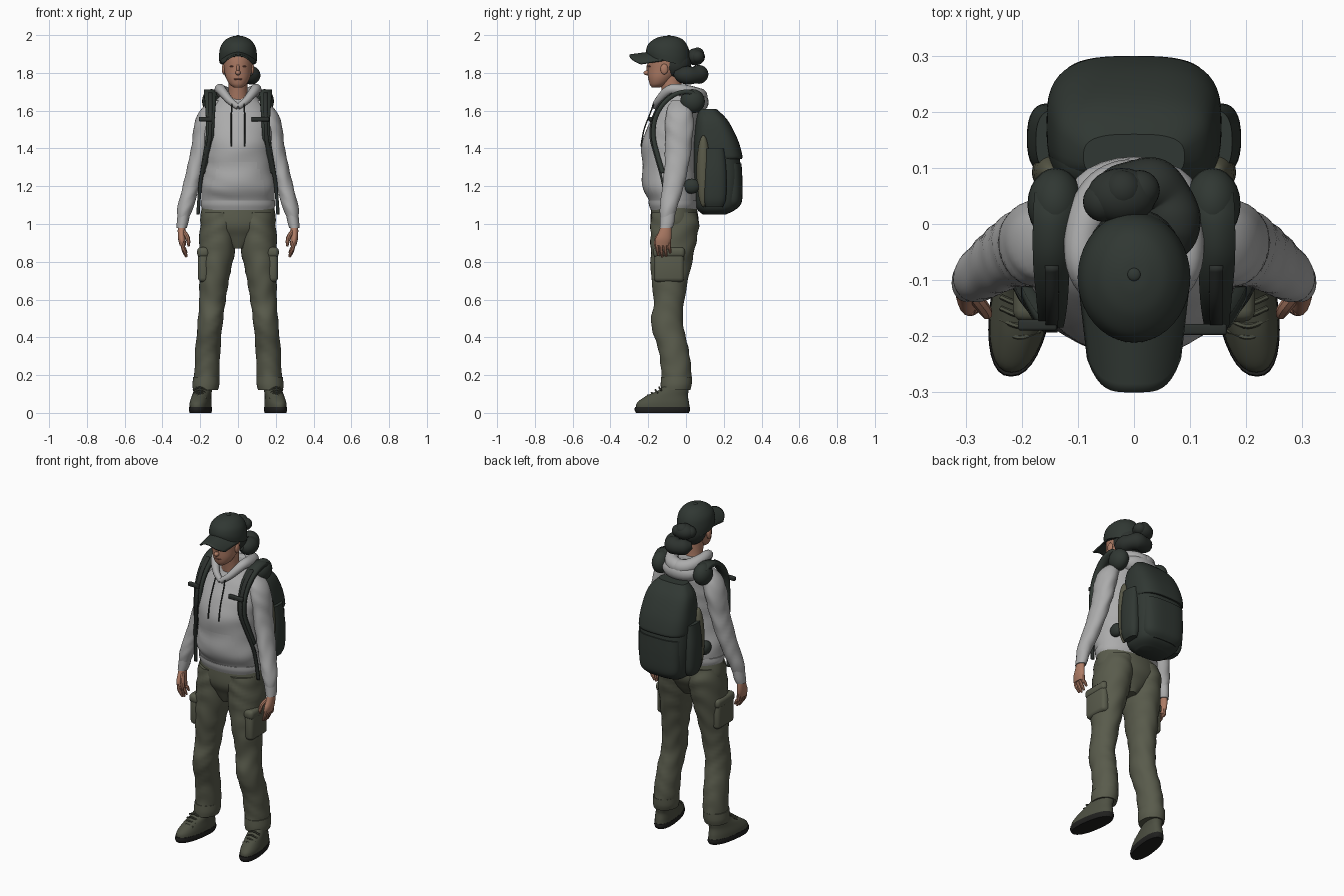
import bpy
import bmesh
import math
from mathutils import Matrix, Vector

cube = bpy.data.objects.get("Cube")
if cube:
    bpy.data.objects.remove(cube, do_unlink=True)


def material(name, red, green, blue):
    mat = bpy.data.materials.new(name)
    mat.use_nodes = True
    mat.diffuse_color = (red, green, blue, 1)
    shader = next(n for n in mat.node_tree.nodes if n.type == 'BSDF_PRINCIPLED')
    shader.inputs["Base Color"].default_value = (red, green, blue, 1)
    shader.inputs["Roughness"].default_value = .8
    return mat


GREY = material("hoodie grey", .41, .41, .41)
OLIVE = material("trouser olive", .1, .105, .072)
GREEN = material("pack dark green", .03, .039, .033)
STRAP = material("strap charcoal", .025, .03, .027)
HAIR = material("hair dark", .026, .032, .028)
SKIN = material("skin", .42, .2, .13)
LIPS = material("lips and lids", .28, .11, .08)
BOOT = material("boot olive", .075, .08, .055)
SOLE = material("sole black", .014, .014, .013)
PANEL = material("side panel tan", .1, .1, .065)


def finish(name, bm, mat, mirror=False, angle=40):
    """Turn a bmesh into a smooth shaded object, mirrored across x if asked."""
    bmesh.ops.recalc_face_normals(bm, faces=bm.faces)
    mesh = bpy.data.meshes.new(name)
    bm.to_mesh(mesh)
    bm.free()
    mesh.materials.append(mat)
    mesh.shade_smooth()
    mesh.set_sharp_from_angle(angle=math.radians(angle))
    obj = bpy.data.objects.new(name, mesh)
    bpy.context.collection.objects.link(obj)
    if mirror:
        obj.modifiers.new("mirror", 'MIRROR').use_mirror_merge = False
    return obj


def spline(rows, steps=6):
    """Resample rows of numbers along a smooth curve through them."""
    out = []
    for i in range(len(rows) - 1):
        quad = [rows[min(max(k, 0), len(rows) - 1)] for k in range(i - 1, i + 3)]
        for s in range(steps):
            t = s / steps
            out.append([b + t / 2 * (c - a + t * (2*a - 5*b + 4*c - d + t * (3*b - a - 3*c + d)))
                        for a, b, c, d in zip(*quad)])
    return out + [list(rows[-1])]


def skin_rings(rings):
    """Bridge rings of points and close both ends."""
    bm = bmesh.new()
    loops = [[bm.verts.new(p) for p in ring] for ring in rings]
    n = len(loops[0])
    for low, high in zip(loops, loops[1:]):
        for i in range(n):
            j = (i + 1) % n
            bm.faces.new((low[i], low[j], high[j], high[i]))
    bm.faces.new(loops[0])
    bm.faces.new(loops[-1])
    return bm


def loft(rows, n=32, power=2, fold=0):
    """Stack level super-ellipses given as x, y, z, half width, half depth."""
    rings = []
    for x, y, z, rx, ry in spline(rows):
        ring = []
        for i in range(n):
            a = math.tau * i / n
            c, s = math.cos(a), math.sin(a)
            r = 1 + fold * math.sin(60 * z + 2.5 * math.sin(2 * a + 9 * z))
            ring.append((x + rx * r * math.copysign(abs(c) ** (2 / power), c),
                         y + ry * r * math.copysign(abs(s) ** (2 / power), s), z))
        rings.append(ring)
    return skin_rings(rings)


def tube(rows, n=12):
    """Sweep a circle along points given as x, y, z, radius."""
    path = spline(rows)
    rings = []
    for i, (x, y, z, r) in enumerate(path):
        ahead = Vector(path[min(i + 1, len(path) - 1)][:3]) - Vector(path[max(i - 1, 0)][:3])
        turn = ahead.to_track_quat('Z', 'Y')
        rings.append([Vector((x, y, z)) + turn @ Vector((r * math.cos(math.tau * k / n),
                      r * math.sin(math.tau * k / n), 0)) for k in range(n)])
    return skin_rings(rings)


def ball(name, centre, radii, mat, mirror=False):
    bm = bmesh.new()
    place = Matrix.Translation(centre) @ Matrix.Diagonal((*radii, 1))
    bmesh.ops.create_uvsphere(bm, u_segments=24, v_segments=14, radius=1, matrix=place)
    return finish(name, bm, mat, mirror)


def box(name, centre, size, mat, mirror=False, bevel=.01):
    bm = bmesh.new()
    bmesh.ops.create_cube(bm, size=1, matrix=Matrix.Translation(centre) @ Matrix.Diagonal((*size, 1)))
    bmesh.ops.bevel(bm, geom=bm.edges[:], offset=bevel, segments=3, affect='EDGES', profile=.5)
    return finish(name, bm, mat, mirror)


def ribbon(name, points, thick, mat):
    """Flat webbing strap through points given as x, y, z, width."""
    bm = bmesh.new()
    pairs = [[bm.verts.new((x + side * width / 2, y, z)) for side in (-1, 1)]
             for x, y, z, width in spline(points)]
    for (a, b), (c, d) in zip(pairs, pairs[1:]):
        bm.faces.new((a, b, d, c))
    obj = finish(name, bm, mat, mirror=True)
    solid = obj.modifiers.new("thickness", 'SOLIDIFY')
    solid.thickness, solid.offset = thick, 0


# Trousers
finish("trouser_hips", loft([(0, -.065, .87, .04, .07), (0, -.06, .93, .13, .1),
       (0, -.06, 1, .198, .128), (0, -.065, 1.12, .185, .115)]), OLIVE)
finish("trouser_legs", loft([(.17, -.055, .12, .062, .075), (.165, -.05, .2, .066, .08),
       (.16, -.065, .33, .066, .08), (.148, -.1, .47, .066, .085), (.136, -.09, .59, .07, .08),
       (.125, -.085, .72, .08, .1), (.11, -.07, .87, .097, .117), (.1, -.06, .99, .1, .128),
       (.095, -.062, 1.06, .095, .118)], fold=.025), OLIVE, True)
finish("trouser_cuffs", loft([(.172, -.055, .12, .066, .077), (.17, -.052, .15, .071, .082),
       (.168, -.05, .19, .069, .082)]), OLIVE, True)
box("cargo_pockets", (.183, -.09, .78), (.058, .16, .175), OLIVE, True, .022)
box("cargo_pocket_flaps", (.184, -.09, .85), (.064, .168, .055), OLIVE, True, .02)

# Boots, with the toes turned outward
boot_rows = [(.195, -.123, .025, .054, .142), (.195, -.121, .055, .053, .137),
             (.193, -.1, .09, .048, .11), (.19, -.066, .12, .046, .08), (.188, -.05, .15, .045, .06)]
sole_rows = [(.195, -.125, 0, .052, .14), (.195, -.125, .015, .056, .147), (.195, -.125, .032, .055, .145)]
for label, rows, mat in (("boot_uppers", boot_rows, BOOT), ("boot_soles", sole_rows, SOLE)):
    shape = loft(rows, power=2.3)
    for v in shape.verts:
        v.co.x -= .14 * (v.co.y + .1)
    finish(label, shape, mat, True)
for i in range(4):
    y, z = -.19 + .02 * i, .077 + .014 * i
    finish("boot_lace", tube([(.168, y, z, .005), (.203, y - .012, z + .016, .005),
                              (.237, y, z, .005)], 6), BOOT, True)

# Hoodie body with a raised front pocket
body = loft([(0, -.065, 1.08, .186, .12), (0, -.068, 1.13, .193, .13), (0, -.085, 1.2, .195, .147),
             (0, -.09, 1.31, .18, .14), (0, -.09, 1.42, .178, .146), (0, -.07, 1.52, .18, .13),
             (0, -.045, 1.6, .16, .11), (0, -.035, 1.66, .11, .085), (0, -.04, 1.7, .07, .07)],
            n=64, fold=.008)
pouch = []
for f in body.faces:
    p = f.calc_center_median()
    if p.y < -.1 and 1.15 < p.z < 1.32 and abs(p.x) < .14 - .35 * max(0, p.z - 1.2):
        pouch.append(f)
bmesh.ops.inset_region(body, faces=pouch, thickness=.003, depth=.004)
finish("hoodie_body", body, GREY, angle=30)
finish("hoodie_hem", loft([(0, -.065, 1.075, .188, .122), (0, -.066, 1.1, .196, .13),
                           (0, -.067, 1.125, .196, .132)], n=48), GREY)
finish("sleeves", loft([(.29, -.1, 1.03, .03, .036), (.278, -.092, 1.09, .042, .046),
       (.25, -.07, 1.19, .045, .056), (.22, -.05, 1.31, .047, .064), (.195, -.04, 1.42, .05, .07),
       (.178, -.035, 1.52, .055, .075), (.15, -.035, 1.6, .052, .068), (.11, -.035, 1.655, .03, .04)],
       fold=.025), GREY, True)
finish("sleeve_cuffs", loft([(.298, -.105, .98, .027, .034), (.293, -.1, 1.01, .031, .038),
                             (.286, -.096, 1.06, .033, .04)]), GREY, True)

# Hood folded behind the neck, lapels and cords
ball("hood_bag", (0, .045, 1.645), (.118, .075, .062), GREY)
finish("hood_collar", tube([(0, -.165, 1.62, .016), (.045, -.145, 1.655, .02), (.09, -.085, 1.71, .027),
       (.09, -.01, 1.705, .033), (.06, .05, 1.685, .04), (.01, .072, 1.675, .043),
       (-.04, .065, 1.68, .03)]), GREY, True)
finish("hood_cords", tube([(.03, -.165, 1.65, .004), (.035, -.192, 1.58, .004), (.036, -.222, 1.5, .004),
                           (.036, -.238, 1.41, .005)], 6), STRAP, True)

# Hands
finish("palms", loft([(.292, -.125, .885, .016, .038), (.297, -.12, .92, .02, .042),
                      (.299, -.11, .96, .02, .034), (.297, -.103, 1, .021, .025)], 20), SKIN, True)
for i, label in enumerate(("index", "middle", "ring", "little")):
    y, drop = -.153 + .021 * i, (.008, 0, .004, .02)[i]
    finish(label + "_fingers", tube([(.294, y, .91, .011), (.291, y, .875, .011),
           (.283, y + .003, .848 + drop, .01), (.272, y + .006, .825 + drop, .006)], 8), SKIN, True)
finish("thumbs", tube([(.288, -.125, .96, .012), (.268, -.15, .93, .012), (.262, -.16, .9, .01),
                       (.262, -.162, .88, .005)], 8), SKIN, True)

# Head and face
finish("neck", loft([(0, -.06, 1.62, .06, .055), (0, -.075, 1.7, .05, .052),
                     (0, -.085, 1.79, .05, .06)]), SKIN)
finish("head", loft([(0, -.16, 1.722, .02, .02), (0, -.145, 1.74, .045, .047), (0, -.13, 1.775, .064, .07),
       (0, -.113, 1.82, .074, .09), (0, -.105, 1.87, .08, .1), (0, -.1, 1.92, .08, .1)]), SKIN)
ball("nose", (0, -.205, 1.8), (.014, .02, .013), SKIN)
ball("nose_bridge", (0, -.198, 1.825), (.009, .012, .025), SKIN)
ball("mouth", (0, -.192, 1.767), (.024, .009, .006), LIPS)
ball("eyelids", (.031, -.191, 1.835), (.014, .009, .004), LIPS, True)
ball("ears", (.076, -.115, 1.82), (.01, .02, .028), SKIN, True)

# Hair, bun and rolled side tail
ball("hair_cap", (0, -.055, 1.85), (.084, .083, .085), HAIR)
ball("hair_bun", (-.022, .05, 1.885), (.062, .05, .045), HAIR)
for x, y, z in ((-.055, .04, 1.885), (.01, .06, 1.885), (-.02, .06, 1.9)):
    ball("hair_bun_lobe", (x, y, z), (.036, .036, .034), HAIR)
finish("hair_tail", tube([(-.06, .03, 1.8, .02), (-.03, .055, 1.795, .045), (.005, .07, 1.79, .044),
       (.035, .068, 1.792, .05), (.06, .045, 1.787, .044), (.07, .01, 1.787, .049),
       (.07, -.03, 1.79, .04), (.065, -.06, 1.8, .015)], 20), HAIR)

# Cap: crown tilted up at the front, and a curved peak
crown = loft([(0, -.095, 1.86, .099, .112), (0, -.095, 1.9, .1, .116), (0, -.093, 1.945, .09, .105),
              (0, -.09, 1.978, .063, .075), (0, -.09, 1.993, .03, .036), (0, -.09, 1.996, .004, .004)], n=40)
for v in crown.verts:
    v.co.z -= .25 * (v.co.y + .1) * (2 - v.co.z) / .14
finish("cap_crown", crown, GREEN)
ball("cap_button", (0, -.09, 1.994), (.012, .012, .006), GREEN)
bm = bmesh.new()
bmesh.ops.create_grid(bm, x_segments=20, y_segments=10, size=1)
for v in bm.verts:
    u, reach = v.co.x, (1 - v.co.y) / 2
    v.co = (u * (.098 - .014 * reach), -.15 - .15 * reach * (1 - .4 * u ** 4) + .03 * u * u * (1 - reach),
            1.918 - .02 * reach - .05 * u * u)
peak = finish("cap_peak", bm, GREEN)
peak.modifiers.new("thickness", 'SOLIDIFY').thickness = .008

# Backpack
finish("pack_body", loft([(0, .15, 1.05, .09, .06), (0, .163, 1.09, .135, .11), (0, .167, 1.2, .152, .124),
       (0, .163, 1.33, .155, .124), (0, .15, 1.45, .15, .11), (0, .13, 1.55, .132, .078),
       (0, .11, 1.605, .085, .04)], n=48, power=3), GREEN)
finish("pack_lid", loft([(0, .18, 1.345, .15, .115), (0, .178, 1.365, .156, .12), (0, .165, 1.45, .153, .108),
       (0, .143, 1.55, .135, .077), (0, .12, 1.61, .09, .04)], n=48, power=3), GREEN)
finish("pack_rear_pocket", loft([(0, .22, 1.08, .1, .05), (0, .23, 1.12, .13, .066), (0, .232, 1.22, .135, .067),
       (0, .23, 1.32, .135, .064)], n=48, power=3), GREEN)
finish("pack_side_pockets", loft([(.15, .15, 1.09, .02, .045), (.153, .152, 1.14, .034, .06),
       (.153, .152, 1.27, .037, .062), (.145, .147, 1.4, .03, .055)], power=2.5), GREEN, True)
ball("pack_side_panels", (.148, .092, 1.28), (.034, .036, .19), PANEL, True)
ball("hip_belt_wings", (.15, .03, 1.2), (.03, .045, .04), GREEN, True)
finish("pack_grab_handle", tube([(-.04, .07, 1.59, .008), (-.025, .06, 1.63, .008), (.025, .06, 1.63, .008),
                                 (.04, .07, 1.59, .008)], 8), STRAP)

# Shoulder harness
ball("shoulder_pads", (.14, .035, 1.65), (.05, .065, .064), GREEN, True)
ribbon("shoulder_straps", [(.142, .05, 1.68, .07), (.145, .01, 1.7, .07), (.147, -.06, 1.685, .066),
       (.146, -.125, 1.63, .056), (.147, -.165, 1.55, .046), (.15, -.172, 1.46, .042),
       (.165, -.152, 1.37, .04), (.184, -.122, 1.27, .034)], .024, GREEN)
ribbon("strap_webbing", [(.147, -.075, 1.692, .024), (.146, -.14, 1.635, .024), (.147, -.18, 1.55, .022),
       (.15, -.188, 1.46, .022), (.167, -.166, 1.37, .022), (.194, -.132, 1.25, .02),
       (.204, -.115, 1.16, .018), (.212, -.105, 1.05, .018)], .01, STRAP)
box("left_chest_buckle", (.118, -.188, 1.555), (.095, .02, .024), STRAP, bevel=.005)
box("right_chest_buckle", (-.172, -.18, 1.555), (.07, .02, .024), STRAP, bevel=.005)
